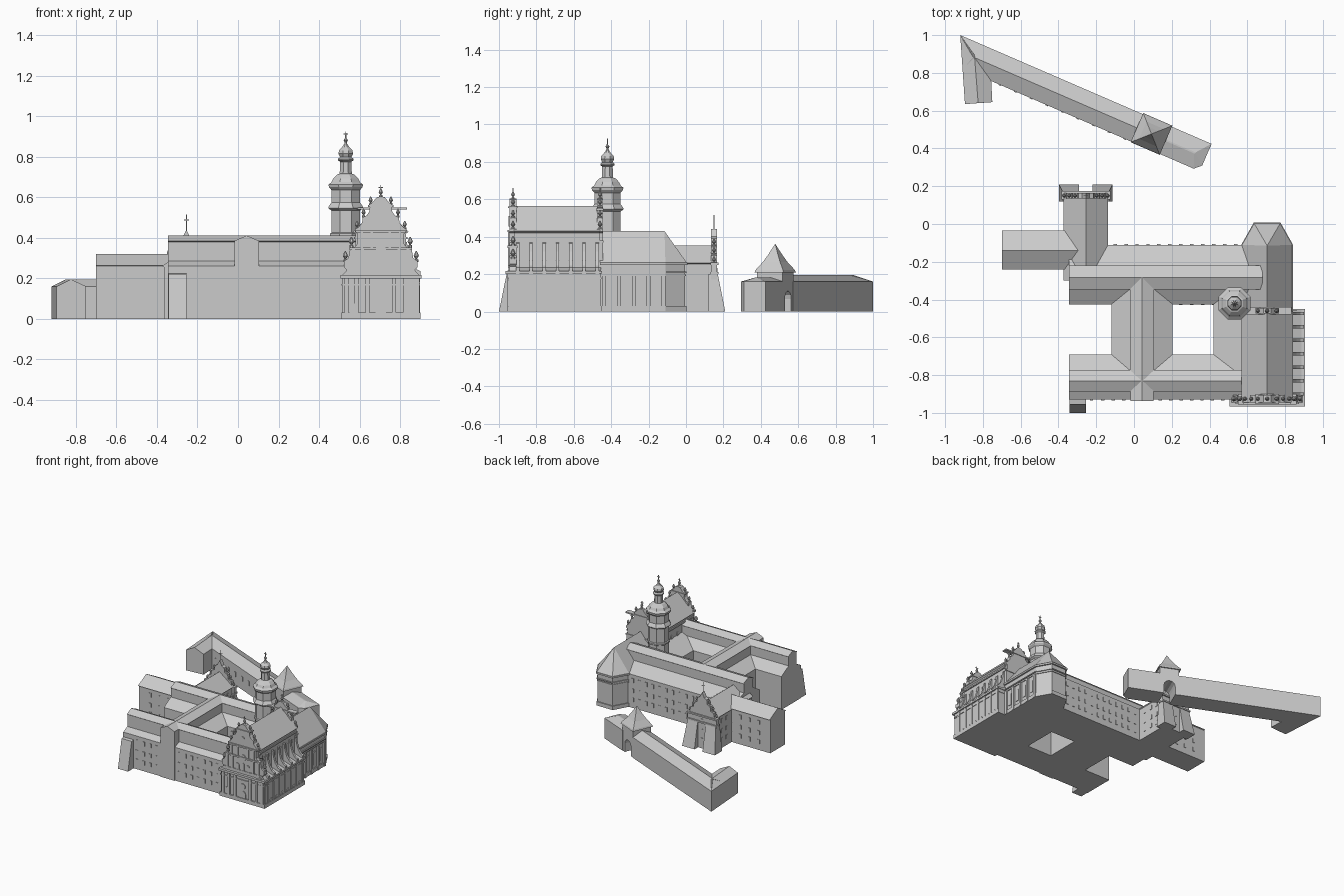
import bpy, bmesh, math
from mathutils import Matrix

GATE = Matrix.Translation((-0.92, 1.0, 0)) @ Matrix.Rotation(math.radians(-23.4), 4, 'Z')

def build(name, verts, faces, mat=None):
    me = bpy.data.meshes.new(name)
    me.from_pydata(verts, [], faces)
    bm = bmesh.new()
    bm.from_mesh(me)
    bmesh.ops.recalc_face_normals(bm, faces=bm.faces)
    bm.to_mesh(me)
    bm.free()
    ob = bpy.data.objects.new(name, me)
    bpy.context.scene.collection.objects.link(ob)
    if mat:
        ob.matrix_world = mat
    return ob

def stack_data(rings):
    n = len(rings[0])
    verts = [p for r in rings for p in r]
    faces = [tuple(range(n)), tuple(range(len(verts) - n, len(verts)))]
    for k in range(len(rings) - 1):
        for i in range(n):
            j = (i + 1) % n
            faces.append((k*n + i, k*n + j, k*n + n + j, k*n + n + i))
    return verts, faces

def loft(name, rings, mat=None):
    return build(name, *stack_data(rings), mat)

def rings_of(prof, axis, a, b):
    f = {'x': lambda u, v, t: (t, u, v), 'y': lambda u, v, t: (u, t, v), 'z': lambda u, v, t: (u, v, t)}[axis]
    return [[f(u, v, t) for u, v in prof] for t in (a, b)]

def prism(name, prof, axis, a, b, mat=None):
    return loft(name, rings_of(prof, axis, a, b), mat)

def group(name, ring_sets, mat=None):
    # many small solids in one object
    V, F = [], []
    for rs in ring_sets:
        v, f = stack_data(rs)
        F += [tuple(i + len(V) for i in q) for q in f]
        V += v
    return build(name, V, F, mat)

def brick(x0, x1, y0, y1, z0, z1):
    return rings_of([(x0, y0), (x1, y0), (x1, y1), (x0, y1)], 'z', z0, z1)

def arch(c, w, z0, z1, seg=6):
    r = w / 2
    return [(c - r, z0)] + [(c - r*math.cos(math.pi*i/seg), z1 - r + r*math.sin(math.pi*i/seg))
                            for i in range(seg + 1)] + [(c + r, z0)]

def disc(c, z, r, n=16):
    return [(c + r*math.cos(2*math.pi*i/n), z + r*math.sin(2*math.pi*i/n)) for i in range(n)]

def turned(prof, cx, cy, n=8):
    k = 1 / math.cos(math.pi / n)
    return [[(cx + r*k*math.cos(2*math.pi*(i + .5)/n), cy + r*k*math.sin(2*math.pi*(i + .5)/n), z)
             for i in range(n)] for r, z in prof]

def sym(half, c):
    return [(c + h, z) for h, z in half] + [(c - h, z) for h, z in reversed(half) if h > 0]

def finial(cx, cy, z, s=1):
    return turned([(.01*s, z), (.01*s, z + .012*s), (.004*s, z + .016*s), (.013*s, z + .03*s),
                   (.009*s, z + .042*s), (.002*s, z + .055*s)], cx, cy)

def cross(cx, cy, z, h):
    return [brick(cx - .002, cx + .002, cy - .002, cy + .002, z, z + h),
            brick(cx - .012, cx + .012, cy - .002, cy + .002, z + h*.65, z + h*.65 + .004)]

# ---- cloister wings: lean-to roofs either side of a raised ridge body
def wing(o0, o1, i0, i1, zlo=.31, zhi=.31):
    mid = (i0 + i1) / 2
    return [(o0, 0), (o0, .26), (i0, zlo), (i0, .38), (i0 - .006, .384), (mid, .41),
            (i1 + .006, .384), (i1, .38), (i1, zhi), (o1, .26), (o1, 0)]

prism("south_wing", wing(-.93, -.69, -.88, -.78, .285, .31), 'x', -.345, .585)
prism("north_wing", wing(-.425, -.11, -.34, -.225), 'x', -.345, .68)
prism("middle_wing", wing(-.12, .205, -.015, .10), 'y', -.80, -.28)
prism("middle_gable", [(-.018, 0), (-.018, .385), (.043, .411), (.104, .385), (.104, 0)], 'y', -.937, -.8)
prism("east_cloister", [(.42, 0), (.42, .26), (.585, .33), (.585, 0)], 'y', -.85, -.38)
loft("corner_buttress", rings_of([(-1, 0), (-.955, .22), (-.92, .225), (-.92, 0)], 'x', -.342, -.255))

# ---- wings to the north-west
prism("northwest_wing", [(-.365, 0), (-.365, .255), (-.373, .26), (-.255, .352), (-.137, .26),
                         (-.145, .255), (-.145, 0)], 'y', -.30, .155)
prism("west_wing", [(-.23, 0), (-.23, .26), (-.24, .264), (-.14, .32), (-.035, .264), (-.045, .26), (-.045, 0)],
      'x', -.70, -.29)
prism("northwest_gable", sym([(.125, 0), (.125, .255), (.105, .27), (.1, .30), (.075, .31), (.07, .345),
                              (.045, .355), (.04, .39), (.02, .40), (0, .44)], -.255), 'y', .135, .165)
parts = cross(-.255, .15, .43, .085)
for s in (-1, 1):
    for h, z in ((.115, .255), (.087, .305), (.057, .35)):
        parts.append(finial(-.255 + s*h, .15, z, .7))
    x0, x1, x2 = -.255 + s*.035, -.255 + s*.142, -.255 + s*.122
    parts.append([[(x0, .12, 0), (x1, .12, 0), (x1, .21, 0), (x0, .21, 0)],
                  [(x0, .12, .2), (x2, .12, .2), (x2, .17, .2), (x0, .17, .2)]])
parts.append(brick(-.385, -.125, .13, .175, .20, .212))
parts.append(brick(-.385, -.125, .13, .175, .25, .262))
group("northwest_gable_trim", parts)

# ---- church: nave, side aisle, scroll buttresses
prism("nave", [(.58, 0), (.58, .42), (.568, .43), (.705, .565), (.842, .43), (.83, .42), (.83, 0)], 'y', -.92, -.46)
prism("side_aisle", [(.82, 0), (.893, 0), (.893, .215), (.82, .24)], 'y', -.95, -.455)
ys = [-.90 + .071*i for i in range(7)]
fin = [(.82, .2), (.9, .2), (.9, .235), (.882, .245), (.86, .275), (.845, .32), (.838, .365), (.82, .375)]
group("scroll_buttresses", [rings_of(fin, 'y', y - .009, y + .009) for y in ys])
group("aisle_trim", [brick(.82, .9, -.95, -.452, 0, .03), brick(.82, .898, -.95, -.452, .175, .182),
                     brick(.82, .905, -.95, -.45, .203, .217), brick(.572, .838, -.92, -.46, .395, .405)]
      + [brick(.85, .898, y - .01, y + .01, .03, .205) for y in ys])
wins = []
for y in ys[:-1]:
    wins += [rings_of(arch(y + .0355, .026, .25, .355), 'x', a, b) for a, b in ((.828, .835), (.575, .582))]
    wins += [rings_of(arch(y + .0355, .034, .03, .05), 'x', .88, .898)]
group("nave_windows", wins)

# ---- scrolled gables at both ends of the nave
C = .705
upper = [(.115, .37), (.115, .42), (.128, .428), (.128, .44), (.108, .455), (.092, .475), (.09, .50), (.07, .51),
         (.056, .53), (.054, .555), (.062, .56), (.04, .575), (.02, .60), (0, .605)]
prism("front_facade", sym([(.19, 0), (.19, .215), (.168, .24), (.182, .255), (.182, .285), (.16, .30),
                           (.152, .345), (.13, .352)] + upper, C), 'y', -.945, -.905)
prism("rear_gable", sym([(.125, .2), (.125, .37)] + upper, C), 'y', -.475, -.445)
tops = []
for y, lift in ((-.925, 0), (-.46, 0)):
    tops += cross(C, y, .62, .04) + [finial(C, y, .60, .8)]
    for s in (-1, 1):
        for h, z in ((.118, .44), (.085, .50), (.05, .56)):
            tops.append(finial(C + s*h, y, z, .8))
for s in (-1, 1):
    tops += [finial(C + s*.175, -.925, .28), finial(C + s*.145, -.925, .35)]
group("gable_finials", tops)
trim = []
for h, z0, z1, d in ((.195, 0, .03, .955), (.194, .165, .172, .952), (.2, .2, .217, .965), (.168, .235, .245, .952),
                     (.155, .34, .352, .955), (.125, .425, .437, .955), (.062, .553, .562, .952)):
    trim.append(brick(C - h, C + h, -d, -.9, z0, z1))
for s in (-1, 1):
    for h in (.17, .12, .065):
        trim.append(brick(C + s*h - .01, C + s*h + .01, -.955, -.93, .03, .2))
    for h in (.135, .09):
        trim.append(brick(C + s*h - .008, C + s*h + .008, -.952, -.93, .245, .34))
    for h in (.095, .045):
        trim.append(brick(C + s*h - .006, C + s*h + .006, -.952, -.93, .352, .425))
for z0, z1 in ((.37, .395), (.54, .556)):
    trim.append(brick(C - .13, C + .13, -.48, -.44, z0, z0 + .01))
for c, w, z0, z1 in ((C, .026, .245, .305), (C - .045, .026, .245, .295), (C + .045, .026, .245, .295), (C, .05, .02, .085),
                     (C - .14, .03, .03, .08), (C + .14, .03, .03, .08), (C, .03, .455, .51)):
    trim.append(rings_of(arch(c, w, z0, z1), 'y', -.95, -.93))
trim += [rings_of(disc(C, z, r), 'y', -.951, -.93) for z, r in ((.345, .026), (.12, .022))]
group("facade_trim", trim)

# ---- choir with polygonal apse
def apse(o=0):
    return [(.58 - o, -.46), (.83 + o, -.46), (.83 + o, -.11), (.77 + o*.5, o - .005), (.64 - o*.5, o - .005),
            (.58 - o, -.11)]
prism("choir", apse(), 'z', 0, .26)
build("choir_roof", [(x, y, .26) for x, y in apse(.01)] + [(C, -.46, .43), (C, -.115, .43)],
      [(0, 1, 2, 3, 4, 5), (0, 1, 6), (1, 2, 7, 6), (2, 3, 7), (3, 4, 7), (4, 5, 7), (5, 0, 6, 7)])
group("choir_trim", [rings_of(apse(o), 'z', a, b) for o, a, b in
                     ((.008, 0, .03), (.006, .19, .197), (.008, .207, .215), (.012, .25, .263))]
      + [rings_of(arch(y, .03, .06, .16), 'x', .82, .834) for y in (-.40, -.32, -.24, -.16)]
      + [brick(.82, .842, y - .01, y + .01, 0, .19) for y in (-.44, -.36, -.28, -.20, -.12)])

# ---- octagonal bell tower
group("bell_tower", [turned([(.071, 0), (.071, .405), (.077, .41), (.077, .42), (.071, .425), (.071, .535), (.085, .545),
    (.085, .553), (.076, .567), (.07, .575), (.07, .635), (.083, .65), (.085, .662), (.07, .675), (.062, .692),
    (.045, .71), (.03, .717), (.028, .775), (.038, .783), (.038, .79), (.028, .798), (.036, .815), (.033, .832),
    (.018, .848), (.008, .862), (.005, .872), (.011, .882), (.004, .892), (.002, .925)], .532, -.42)]
    + cross(.532, -.42, .885, .04))

# ---- rows of windows on the wings
panes = []
for z in (.05, .12, .20):
    for x in (-.225, -.165, -.11, -.055, .14, .195, .25, .305, .36, .415, .47):
        panes.append(brick(x - .009, x + .009, -.934, -.92, z, z + .032))
    for i in range(12):
        x = -.10 + i*.058
        panes.append(brick(x - .009, x + .009, -.12, -.106, z, z + .032))
        if not -.13 < x < .21:
            panes.append(brick(x - .009, x + .009, -.43, -.421, z, z + .032))
    for y in (-.05, .02, .08):
        panes.append(brick(-.369, -.141, y - .009, y + .009, z, z + .032))
    for x in (-.60, -.52, -.44):
        panes.append(brick(x - .009, x + .009, -.234, -.041, z, z + .032))
    panes.append(brick(-.264, -.246, .15, .169, z, z + .032))
group("wing_windows", panes)

# ---- long outbuilding with return leg and gate tower
loft("outbuilding", [[(0, 0, 0), (0, 0, .16), (.11, -.079, .195), (.085, -.158, .16), (.085, -.158, 0)],
                     [(1.07, 0, 0), (1.07, 0, .16), (1.07, -.079, .195), (1.07, -.158, .16), (1.07, -.158, 0)]], GATE)
loft("return_leg", [[(-.895, .635, 0), (-.895, .635, .16), (-.825, .64, .195), (-.75, .645, .16), (-.75, .645, 0)],
                    [(-.92, 1, 0), (-.92, 1, .16), (-.845, .895, .195), (-.757, .78, .16), (-.757, .78, 0)]])
prism("gate_tower", [(1.065, 0), (1.065, .215), (1.21, .215), (1.21, 0)] + arch(1.137, .085, 0, .11)[::-1],
      'y', -.153, -.003, GATE)
loft("gate_roof", turned([(.084, .21), (.08, .222), (.05, .265), (.028, .305), (.001, .36)], 1.137, -.078, 4), GATE)
end = [(1.205, 0), (1.45, 0), (1.45, -.125), (1.415, -.158), (1.205, -.158)]
tip = [(1.205, -.075), (1.39, -.075), (1.39, -.08), (1.385, -.083), (1.205, -.083)]
loft("end_house", [[(x, y, 0) for x, y in end], [(x, y, .16) for x, y in end], [(x, y, .183) for x, y in tip]], GATE)
group("outbuilding_windows", [brick(.2 + i*.09, .215 + i*.09, -.162, -.15, .07, .105) for i in range(10)], GATE)
